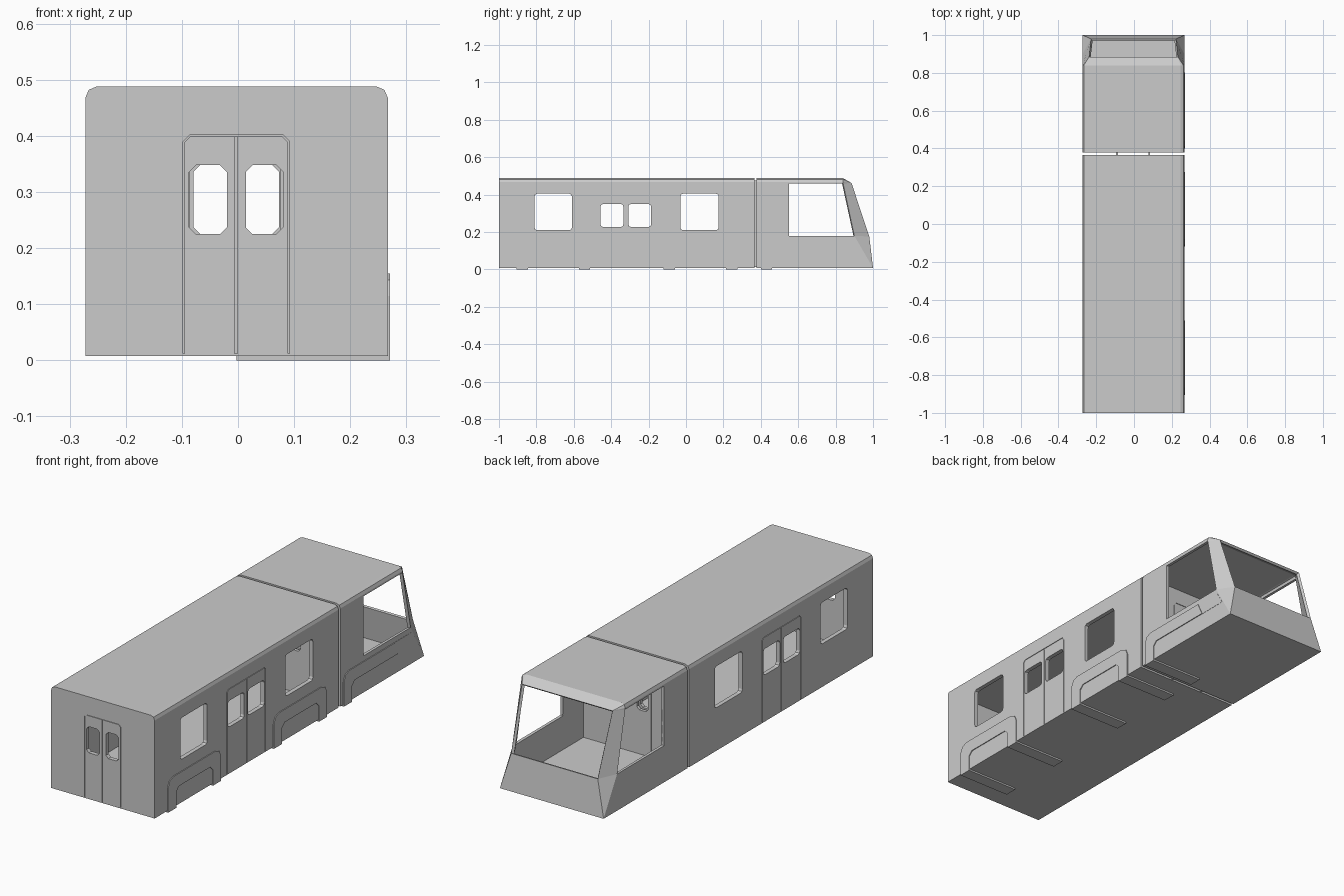
import bpy, bmesh, math

if "Cube" in bpy.data.objects:
    bpy.data.objects.remove(bpy.data.objects["Cube"])

CX, HW = -0.0025, 0.2695          # body centre line and half width
XL, XR = CX - HW, CX + HW
Z0, Z1 = 0.008, 0.488


def make(name, verts, faces):
    bm = bmesh.new()
    vs = [bm.verts.new(v) for v in verts]
    for f in faces:
        bm.faces.new([vs[i] for i in f])
    bmesh.ops.remove_doubles(bm, verts=bm.verts, dist=1e-5)
    bmesh.ops.recalc_face_normals(bm, faces=bm.faces)
    me = bpy.data.meshes.new(name)
    bm.to_mesh(me)
    bm.free()
    ob = bpy.data.objects.new(name, me)
    bpy.context.collection.objects.link(ob)
    return ob


def prism(name, pts, axis, a, b):
    """Extrude a 2D outline along x (pts are y,z) or y (pts are x,z)."""
    put = (lambda p, t: (t, p[0], p[1])) if axis == 'x' else (lambda p, t: (p[0], t, p[1]))
    n = len(pts)
    verts = [put(p, a) for p in pts] + [put(p, b) for p in pts]
    faces = [list(range(n)), list(range(2 * n - 1, n - 1, -1))]
    faces += [[i, (i + 1) % n, n + (i + 1) % n, n + i] for i in range(n)]
    return make(name, verts, faces)


def rect(u0, u1, v0, v1):
    return [(u0, v0), (u1, v0), (u1, v1), (u0, v1)]


def rounded(u0, u1, v0, v1, r, n):
    pts = []
    for k, (cu, cv) in enumerate(rect(u0 + r, u1 - r, v0 + r, v1 - r)):
        for i in range(n + 1):
            t = math.pi * (1 + k / 2) + math.pi / 2 * i / n
            pts.append((cu + r * math.cos(t), cv + r * math.sin(t)))
    return pts


def cut(target, cutter):
    m = target.modifiers.new("cut", 'BOOLEAN')
    m.operation, m.solver, m.object = 'DIFFERENCE', 'EXACT', cutter
    bpy.context.view_layer.objects.active = target
    bpy.ops.object.modifier_apply(modifier=m.name)
    bpy.data.objects.remove(cutter)


def section(d):
    """Car cross-section with softened roof corners, inset by d."""
    x0, x1, t = XL + d, XR - d, Z1 - d
    return [(x0, Z0 + d), (x1, Z0 + d), (x1, t - 0.020), (x1 - 0.006, t - 0.006),
            (x1 - 0.020, t), (x0 + 0.020, t), (x0 + 0.006, t - 0.006), (x0, t - 0.020)]


def door_frame(u0, u1, top, w):
    """Inverted U outline of a door seam, with clipped upper corners."""
    c, b = 0.012, 0.012
    k = c - w * 0.6
    return [(u0, b), (u0 + w, b), (u0 + w, top - w - k), (u0 + w + k, top - w),
            (u1 - w - k, top - w), (u1 - w, top - w - k), (u1 - w, b), (u1, b),
            (u1, top - c), (u1 - c, top), (u0 + c, top), (u0, top - c)]


# Passenger body: hollow shell
body = prism("passenger_body", section(0), 'y', -1.0, 0.366)
cut(body, prism("cavity", section(0.02), 'y', -0.98, 0.35))

# Side windows and side door windows, through both walls
for y0, y1, z0, z1 in [(-0.81, -0.61, 0.21, 0.405), (-0.03, 0.175, 0.21, 0.405),
                       (-0.457, -0.335, 0.227, 0.35), (-0.308, -0.186, 0.227, 0.35)]:
    cut(body, prism("window_cutter", rounded(y0, y1, z0, z1, 0.014, 2), 'x', -0.4, 0.4))

# End door windows, through both end walls
for x0, x1 in [(-0.087, -0.02), (0.014, 0.08)]:
    cut(body, prism("window_cutter", rounded(x0, x1, 0.225, 0.348, 0.012, 1), 'y', -1.1, 0.5))

# Door seams on the sides and on the front end
for a, b in [(XR - 0.003, XR + 0.01), (XL - 0.01, XL + 0.003)]:
    cut(body, prism("seam", door_frame(-0.465, -0.176, 0.408, 0.004), 'x', a, b))
    cut(body, prism("seam", rect(-0.319, -0.315, 0.012, 0.403), 'x', a, b))
cut(body, prism("seam", door_frame(-0.098, 0.092, 0.402, 0.003), 'y', -1.1, -0.997))
cut(body, prism("seam", rect(-0.006, -0.001, 0.012, 0.398), 'y', -1.1, -0.997))

# Driver cab: faceted skin with open windscreen and side windows
verts, faces = [], []


def face(*pts):
    faces.append(list(range(len(verts), len(verts) + len(pts))))
    verts.extend(pts)


YB, YW, YT = 0.378, 0.55, 0.84
for s in (1, -1):
    X = lambda h: CX + s * h
    side = lambda *yz: face(*[(X(HW), y, z) for y, z in yz])
    side((YB, Z0), (YW, Z0), (YW, 0.18), (YW, 0.46), (YW, 0.468), (YB, 0.468))
    side((YW, Z0), (1.0, Z0), (0.90, 0.18), (YW, 0.18))
    side((YW, 0.46), (YT, 0.46), (YT, 0.468), (YW, 0.468))
    # roof edge
    face((X(HW), YB, 0.468), (X(HW), YW, 0.468), (X(HW), YT, 0.468),
         (X(HW - 0.006), YT, 0.482), (X(HW - 0.006), YB, 0.482))
    face((X(HW - 0.006), YB, 0.482), (X(HW - 0.006), YT, 0.482),
         (X(HW - 0.02), YT, Z1), (X(HW - 0.02), YB, Z1))
    # visor corner, windscreen pillar and lower cheek
    tip, low = (X(0.235), 0.885, 0.462), (X(0.225), 0.98, 0.176)
    face((X(HW), YT, 0.46), (X(HW), YT, 0.468), tip)
    face((X(HW), YT, 0.468), (X(HW - 0.006), YT, 0.482), tip)
    face((X(HW - 0.006), YT, 0.482), (X(HW - 0.02), YT, Z1), tip)
    face((X(HW), YT, 0.46), (X(HW), 0.90, 0.18), low, tip)
    face((X(HW), 0.90, 0.18), (X(HW), 1.0, Z0), low)


def across(h0, y0, z0, h1, y1, z1):
    face((CX - h0, y0, z0), (CX + h0, y0, z0), (CX + h1, y1, z1), (CX - h1, y1, z1))


across(HW - 0.02, YB, Z1, HW - 0.02, YT, Z1)          # roof
across(HW - 0.02, YT, Z1, 0.235, 0.885, 0.462)        # visor
across(0.225, 0.98, 0.176, HW, 1.0, Z0)               # nose panel
across(HW, YB, Z0, HW, YW, Z0)                        # floor
across(HW, YW, Z0, HW, 1.0, Z0)
cab = make("driver_cab", verts, faces)
sol = cab.modifiers.new("thickness", 'SOLIDIFY')
sol.thickness, sol.offset = 0.014, -1

# Cab rear wall with door windows
wall = prism("cab_rear_wall", section(0.003), 'y', YB + 0.001, YB + 0.016)
for x0, x1 in [(-0.079, -0.02), (0.014, 0.073)]:
    cut(wall, prism("window_cutter", rounded(x0, x1, 0.225, 0.348, 0.012, 1), 'y', 0.3, 0.5))
cut(wall, prism("seam", door_frame(-0.098, 0.092, 0.402, 0.003), 'y', YB + 0.013, 0.5))

# Gangway jambs bridging the gap between body and cab
for i, x in enumerate((-0.09, 0.08)):
    prism(f"gangway_jamb_{i}", rect(x - 0.004, x + 0.004, 0.012, 0.475), 'y', 0.362, 0.382)

# Wheel arch trims (right side) with the plates under their legs
AX0, AX1, L = XR - 0.001, XR + 0.004, 0.06
for i, (a, b) in enumerate([(-0.905, -0.512), (-0.12, 0.275)]):
    prism(f"wheel_arch_{i}", [
        (a, 0), (a + L, 0), (a + L, 0.075), (a + L + 0.02, 0.095), (b - L - 0.02, 0.095),
        (b - L, 0.075), (b - L, 0), (b, 0), (b, 0.115), (b - 0.012, 0.143), (b - 0.04, 0.155),
        (a + 0.04, 0.155), (a + 0.012, 0.143), (a, 0.115)], 'x', AX0, AX1)
a = 0.40
prism("cab_wheel_arch", [
    (a, 0), (a + L, 0), (a + L, 0.075), (a + L + 0.02, 0.095), (0.803, 0.095), (0.775, 0.155),
    (a + 0.04, 0.155), (a + 0.012, 0.143), (a, 0.115)], 'x', AX0, AX1)
prism("cab_cheek_panel", [(0.803, 0.095), (0.943, 0.095), (0.908, 0.155), (0.775, 0.155)],
      'x', AX0, XR + 0.001)
for i, y in enumerate((-0.905, -0.572, -0.12, 0.215, 0.40)):
    prism(f"underfloor_plate_{i}", rect(y, y + L, 0, Z0 + 0.001), 'x', -0.003, AX0 + 0.001)
